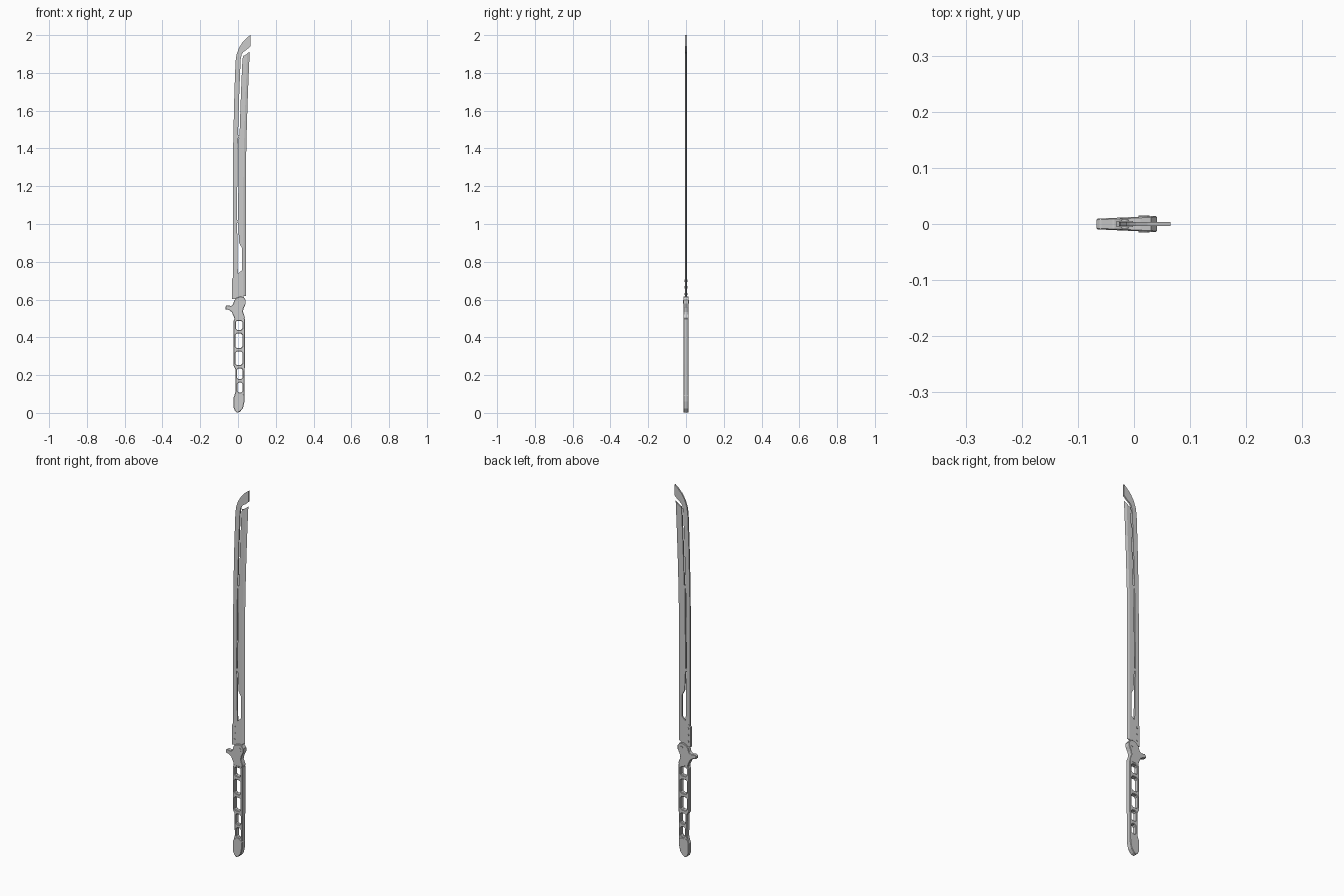
import bpy, bmesh, math
from mathutils import Vector, Matrix


def finish(bm, name):
    bmesh.ops.recalc_face_normals(bm, faces=bm.faces)
    me = bpy.data.meshes.new(name)
    bm.to_mesh(me)
    bm.free()
    ob = bpy.data.objects.new(name, me)
    bpy.context.collection.objects.link(ob)
    return ob


def plate(name, outline, half, holes=(), bevel=0.0, taper=False):
    """Flat profile in XZ with holes, given thickness along Y."""
    bm = bmesh.new()
    for loop in [outline, *holes]:
        vs = [bm.verts.new((x, -half, z)) for x, z in loop]
        for a, b in zip(vs, vs[1:] + vs[:1]):
            bm.edges.new((a, b))
    bmesh.ops.triangle_fill(bm, use_beauty=True, edges=bm.edges[:], normal=(0, -1, 0))
    ext = bmesh.ops.extrude_face_region(bm, geom=bm.faces[:], use_keep_orig=True)
    moved = [g for g in ext["geom"] if isinstance(g, bmesh.types.BMVert)]
    bmesh.ops.translate(bm, verts=moved, vec=(0, 2 * half, 0))
    if taper:  # thinner towards the left, thicker towards the right
        for v in bm.verts:
            v.co.y *= (0.0125 + 0.045 * v.co.x) / 0.0125
    ob = finish(bm, name)
    if bevel:
        m = ob.modifiers.new("chamfer", "BEVEL")
        m.width, m.segments = bevel, 1
        m.limit_method, m.angle_limit = "ANGLE", math.radians(50)
        m.loop_slide = False
    return ob


def slot(x0, x1, z0, z1, c):
    """Rectangle with cut corners."""
    return [(x0 + c, z0), (x1 - c, z0), (x1, z0 + c), (x1, z1 - c),
            (x1 - c, z1), (x0 + c, z1), (x0, z1 - c), (x0, z0 + c)]


def pin(name, x, z, r, half):
    bm = bmesh.new()
    mat = Matrix.Translation((x, 0, z)) @ Matrix.Rotation(math.pi / 2, 4, "X")
    bmesh.ops.create_cone(bm, cap_ends=True, segments=12, radius1=r, radius2=r,
                          depth=2 * half, matrix=mat)
    return finish(bm, name)


# blade: spine, hooked tip and inner plate with an open upper slot
T = 0.004
edge = [(0.042, 0.62), (0.042, 1.2), (0.044, 1.42), (0.050, 1.62), (0.056, 1.78), (0.062, 1.913)]
inner = [(x - 0.012, z) for x, z in edge[:-1]] + [(0.048, 1.902)]
blade = [(-0.027, 0.607), (-0.027, 1.2), (-0.025, 1.45), (-0.019, 1.7), (-0.013, 1.86),
         (-0.008, 1.895), (0.004, 1.93), (0.024, 1.962), (0.045, 1.984), (0.065, 2.0),
         (0.065, 1.94), (0.045, 1.922), (0.030, 1.912), (0.020, 1.90), (0.014, 1.87),
         (0.007, 1.7), (0.000, 1.47), (0.008, 1.47), (0.016, 1.7), (0.022, 1.84),
         (0.026, 1.89), (0.036, 1.892)]
blade += inner[::-1] + [(0.025, 0.607), (0.025, 0.575), (0.0, 0.575), (0.0, 0.607)]
long_slot = [(-0.006, 1.02), (0.0, 1.02), (0.004, 1.455), (-0.001, 1.455)]
window = [(-0.001, 0.735), (0.020, 0.755), (0.020, 0.875), (0.006, 0.90),
          (0.001, 1.005), (-0.005, 1.005), (-0.003, 0.90)]
plate("blade", blade, T, [long_slot, window])

# ground cutting edge, a wedge along the right side
bm = bmesh.new()
rows = [[bm.verts.new(p) for p in ((i[0], -T, i[1]), (e[0], 0, e[1]), (i[0], T, i[1]))]
        for i, e in zip(inner, edge)]
for a, b in zip(rows, rows[1:]):
    for k in range(3):
        n = (k + 1) % 3
        bm.faces.new((a[k], a[n], b[n], b[k]))
bm.faces.new(rows[0])
bm.faces.new(rows[-1][::-1])
finish(bm, "cutting_edge")

# reinforcing plate and rivets at the blade root
plate("root_plate", [(-0.031, 0.602), (-0.031, 0.71), (-0.025, 0.718), (-0.002, 0.73),
                     (-0.002, 0.62), (-0.012, 0.602)], 0.005)
for i in range(3):
    pin(f"root_rivet_{i + 1}", -0.016, 0.70 - 0.035 * i, 0.006, 0.008)

# guard with finger spur on the left
plate("guard", [(-0.066, 0.548), (-0.067, 0.562), (-0.060, 0.570), (-0.036, 0.566),
                (-0.026, 0.575), (-0.020, 0.596), (-0.008, 0.608), (0.012, 0.616),
                (0.030, 0.613), (0.041, 0.598), (0.041, 0.578), (0.030, 0.555),
                (0.026, 0.535), (0.036, 0.508), (0.034, 0.495), (-0.018, 0.495),
                (-0.022, 0.510), (-0.034, 0.535), (-0.050, 0.546)],
      0.0125, bevel=0.002, taper=True)
pin("guard_pivot", 0.018, 0.588, 0.010, 0.0148)

# skeleton handle with five openings
holes = [slot(-0.011, 0.023, 0.44, 0.487, 0.006),
         slot(-0.013, 0.023, 0.344, 0.420, 0.007),
         slot(-0.013, 0.023, 0.254, 0.325, 0.007),
         slot(-0.004, 0.024, 0.180, 0.235, 0.006),
         slot(-0.002, 0.024, 0.108, 0.161, 0.007)]
plate("handle", [(-0.018, 0.50), (-0.024, 0.485), (-0.024, 0.25), (-0.014, 0.232),
                 (-0.013, 0.115), (-0.020, 0.088), (0.034, 0.088), (0.036, 0.26),
                 (0.036, 0.50)], 0.012, holes, bevel=0.0025, taper=True)

# pommel
plate("pommel", [(-0.014, 0.102), (-0.024, 0.080), (-0.024, 0.030), (-0.016, 0.010),
                 (-0.004, 0.0), (0.010, 0.006), (0.026, 0.024), (0.034, 0.060),
                 (0.035, 0.095), (0.020, 0.102)], 0.0125, bevel=0.0025, taper=True)
